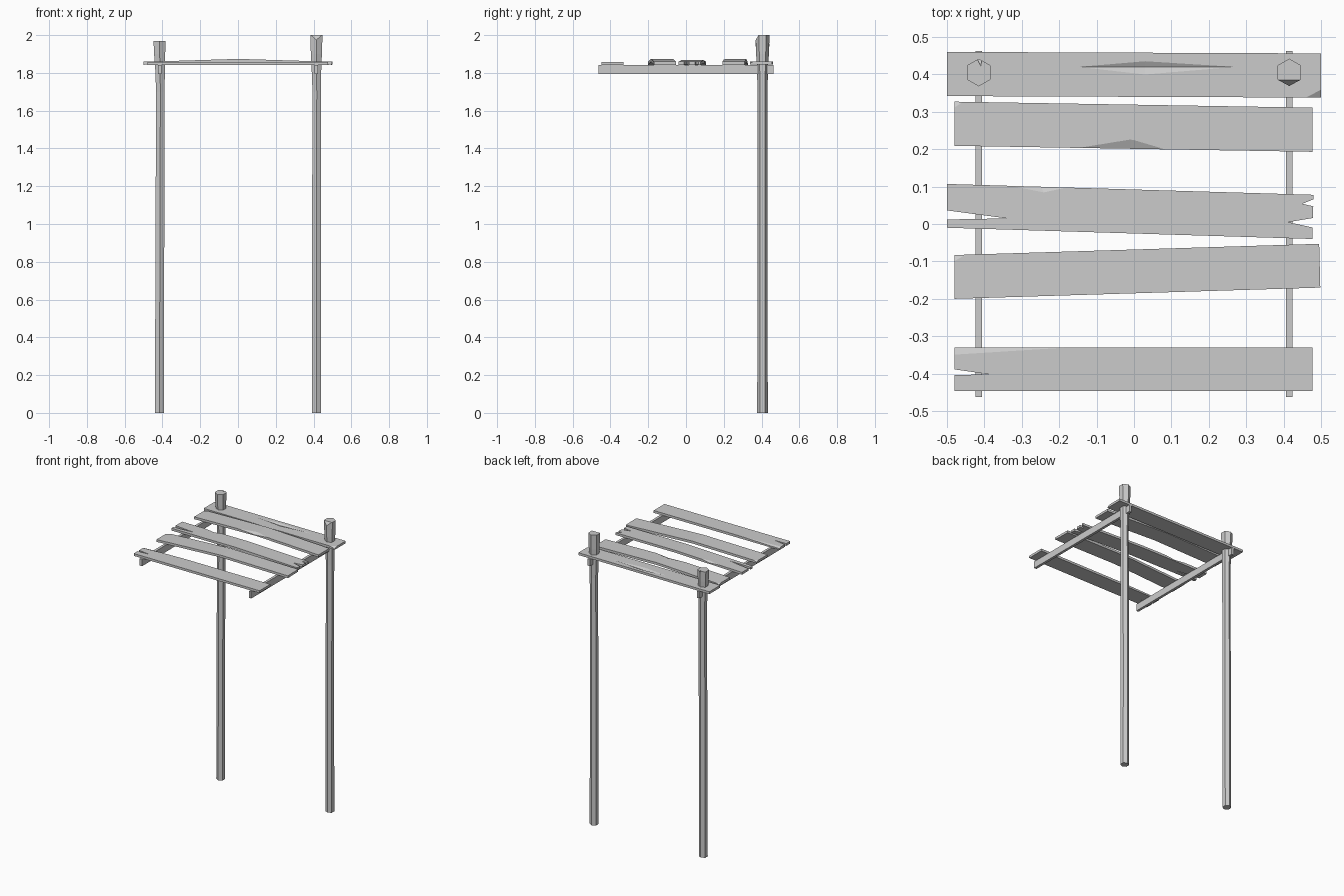
import bpy, bmesh, math
from mathutils import Vector

if "Cube" in bpy.data.objects:
    bpy.data.objects.remove(bpy.data.objects["Cube"])


def to_object(name, bm):
    bmesh.ops.recalc_face_normals(bm, faces=bm.faces[:])
    me = bpy.data.meshes.new(name)
    bm.to_mesh(me)
    bm.free()
    ob = bpy.data.objects.new(name, me)
    bpy.context.collection.objects.link(ob)
    return ob


def carve(ob, chips, height):
    """Cut convex chips; each is a list of (x, y, depth) points swept upward."""
    if not chips:
        return
    bm = bmesh.new()
    for pts in chips:
        vs = []
        for x, y, d in pts:
            z = height(x) + d
            vs += [bm.verts.new((x, y, z)), bm.verts.new((x, y, z + 0.06))]
        res = bmesh.ops.convex_hull(bm, input=vs)
        junk = {v for v in res["geom_interior"] + res["geom_unused"]
                if isinstance(v, bmesh.types.BMVert)}
        bmesh.ops.delete(bm, geom=list(junk), context='VERTS')
    cutter = to_object("chip_cutter", bm)
    cutter.hide_render = True
    mod = ob.modifiers.new("chips", 'BOOLEAN')
    mod.operation, mod.object, mod.solver = 'DIFFERENCE', cutter, 'EXACT'
    dg = bpy.context.evaluated_depsgraph_get()
    carved = bpy.data.meshes.new_from_object(ob.evaluated_get(dg))
    ob.modifiers.clear()
    ob.data = carved
    bpy.data.objects.remove(cutter)


def plank(name, corners, z, rise, chips=(), thick=0.016):
    """Board from four plan corners, crowned by `rise` at mid length."""
    bm = bmesh.new()
    f = bm.faces.new([bm.verts.new((x, y, z)) for x, y in corners])
    ext = bmesh.ops.extrude_face_region(bm, geom=[f])
    top = [v for v in ext["geom"] if isinstance(v, bmesh.types.BMVert)]
    bmesh.ops.translate(bm, verts=top, vec=(0, 0, thick))
    bmesh.ops.bisect_plane(bm, geom=bm.verts[:] + bm.edges[:] + bm.faces[:],
                           plane_co=(0, 0, 0), plane_no=(1, 0, 0))
    for v in bm.verts:
        if abs(v.co.x) < 0.01:
            v.co.z += rise
    ob = to_object(name, bm)
    carve(ob, chips, lambda x: z + thick + rise * (1 - min(1, abs(x) / 0.48)))


def split(a, tip, b):
    """Triangular crack right through a board end."""
    return [(*p, -0.05) for p in (a, tip, b)]


def post(name, x, y, rings, chips=()):
    """Six-sided pole lofted through (z, radius, x offset) rings."""
    bm = bmesh.new()
    loops = []
    for z, r, dx in rings:
        loops.append([bm.verts.new((x + dx + r * math.cos(math.radians(30 + 60 * i)),
                                    y + r * math.sin(math.radians(30 + 60 * i)), z))
                      for i in range(6)])
    for lo, hi in zip(loops, loops[1:]):
        for i in range(6):
            j = (i + 1) % 6
            bm.faces.new((lo[i], lo[j], hi[j], hi[i]))
    bm.faces.new(loops[0][::-1])
    bm.faces.new(loops[-1])
    ob = to_object(name, bm)
    carve(ob, chips, lambda _: rings[-1][0])


# Back posts with flared heads
post("left_post", -0.415, 0.405,
     [(0, 0.028, 0), (0.8, 0.027, 0.001), (1.7, 0.026, 0.004), (1.84, 0.030, 0.002), (1.9, 0.034, 0), (1.97, 0.037, 0)],
     [[(-0.423, 0.45, -0.02), (-0.409, 0.421, 0.001), (-0.407, 0.45, -0.02)]])
post("right_post", 0.415, 0.405,
     [(0, 0.028, 0), (0.8, 0.027, 0), (1.7, 0.026, 0.002), (1.84, 0.030, 0), (1.9, 0.034, 0), (2.0, 0.037, 0)],
     [[(0.38, 0.385, 0.001), (0.415, 0.366, -0.03), (0.45, 0.385, 0.001)]])

# Side rails
for side, sx in (("left", -1), ("right", 1)):
    bm = bmesh.new()
    bmesh.ops.create_cube(bm, size=1)
    for v in bm.verts:
        v.co = Vector((v.co.x * 0.018 + sx * 0.415, v.co.y * 0.924, v.co.z * 0.047 + 1.8185))
    to_object(side + "_rail", bm)

# Worn planks, back to front
plank("plank_back", [(-.5, .46), (.5, .456), (.5, .338), (-.5, .342)], 1.845, 0.0,
      [[(-.17, .420, .001), (.03, .437, .001), (.3, .420, .001), (.03, .397, .001), (.03, .420, -.008)],
       [(.452, .336, .001), (.502, .362, .001), (.502, .336, -.012)]])
plank("plank_second", [(-.48, .327), (.477, .311), (.477, .193), (-.48, .209)], 1.843, 0.015,
      [[(-.17, .202, .001), (-.01, .228, .001), (.1, .197, .001), (-.01, .199, -.012)],
       [(-.482, .308, .001), (-.45, .329, .001), (-.482, .329, -.009)]])
plank("plank_middle", [(-.5, .107), (.48, .078), (.477, -.04), (-.5, -.01)], 1.843, 0.008,
      [split((-.505, .037), (-.34, .015), (-.505, .012)),
       split((.485, .068), (.45, .054), (.485, .046)),
       split((.485, .017), (.412, .005), (.485, -.011)),
       [(-.34, .103, .001), (-.24, .083, .001), (-.17, .098, .001), (-.25, .101, -.009)]])
plank("plank_fourth", [(-.48, -.083), (.495, -.053), (.498, -.17), (-.48, -.2)], 1.843, 0.015,
      [[(-.482, -.103, .001), (-.443, -.08, .001), (-.482, -.08, -.009)]])
plank("plank_front", [(-.48, -.33), (.477, -.33), (.477, -.447), (-.48, -.447)], 1.841, 0.0,
      [split((-.485, -.388), (-.386, -.402), (-.485, -.404)),
       [(-.482, -.352, .001), (-.1, -.328, .001), (-.482, -.328, -.008)]])
